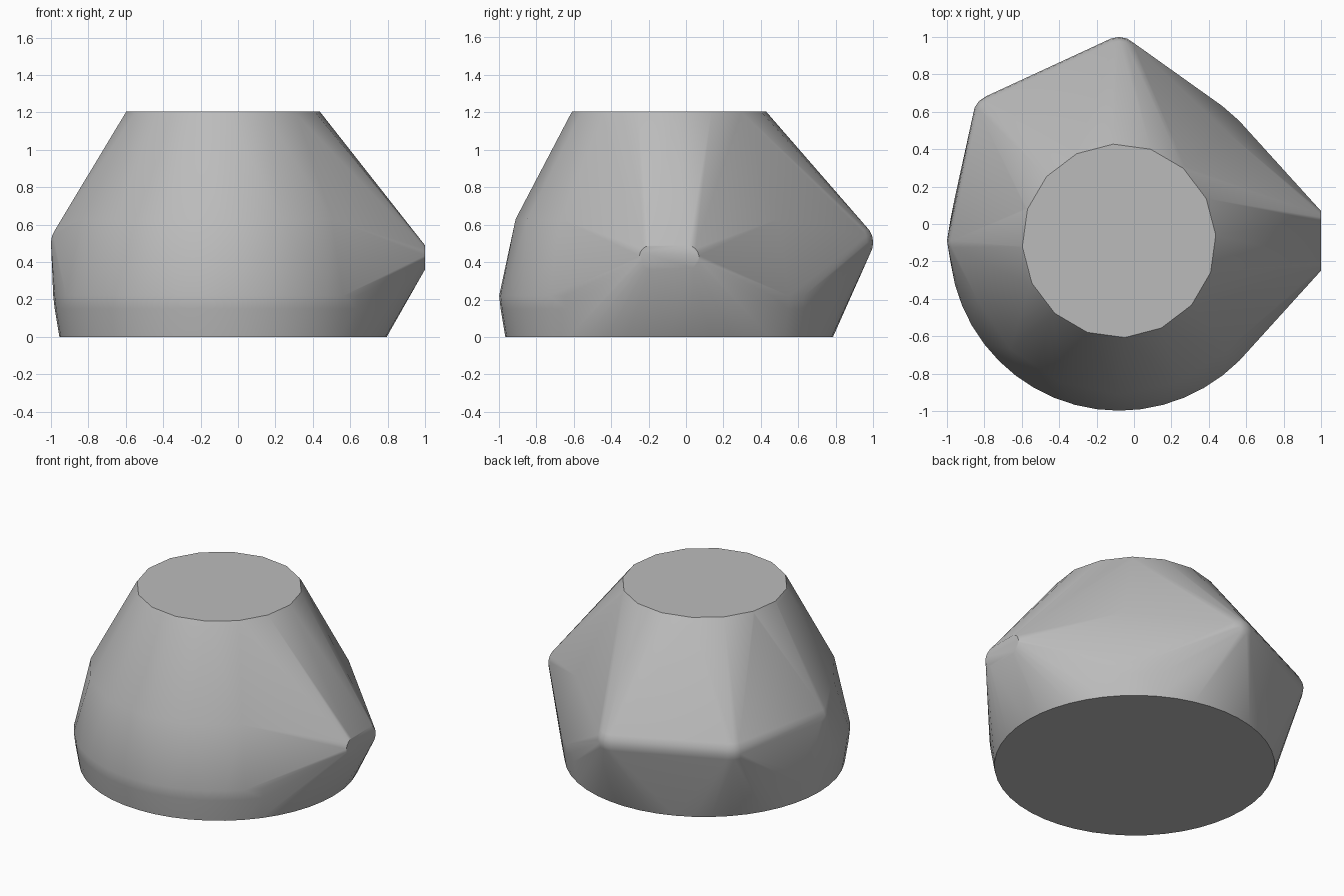
import bpy, bmesh, math
from mathutils import Vector

cube = bpy.data.objects.get("Cube")
if cube:
    bpy.data.objects.remove(cube, do_unlink=True)

# Single matte grey
grey = bpy.data.materials.new("matte_grey")
grey.use_nodes = True
colour = (0.5, 0.5, 0.5, 1)
grey.diffuse_color = colour
grey.node_tree.nodes["Principled BSDF"].inputs["Base Color"].default_value = colour

AXIS = Vector((-0.08, -0.09, 0))
bm = bmesh.new()


def ring(radius, z, sides, turn=0.0):
    for i in range(sides):
        a = turn + math.tau * i / sides
        bm.verts.new(AXIS + Vector((radius * math.cos(a), radius * math.sin(a), z)))


def knob(angle, distance, radius, z):
    a = math.radians(angle)
    centre = AXIS + Vector((distance * math.cos(a), distance * math.sin(a), z))
    ball = bmesh.ops.create_uvsphere(bm, u_segments=16, v_segments=10, radius=radius)
    bmesh.ops.translate(bm, verts=ball["verts"], vec=centre)


# Round body: base, lower band, shoulder and top
ring(0.875, 0, 48)
ring(0.9, 0.15, 48)
ring(0.908, 0.22, 48)
ring(0.82, 0.63, 16)
ring(0.53, 1.185, 16, 0.06)
ring(0.518, 1.205, 16, 0.06)

# Rounded corners at the back and one side
knob(90, 0.977, 0.113, 0.505)
knob(135, 0.945, 0.113, 0.505)
knob(180, 0.807, 0.113, 0.505)

# Flat spout end with round corners
for i in range(20):
    a = math.tau * (i + 0.5) / 20
    side = math.copysign(0.095, math.cos(a))
    bm.verts.new((1, -0.09 + side + 0.065 * math.cos(a), 0.425 + 0.065 * math.sin(a)))

# Wrap one skin around everything
hull = bmesh.ops.convex_hull(bm, input=bm.verts[:])
spare = {v for v in hull["geom_interior"] + hull["geom_unused"]
         if isinstance(v, bmesh.types.BMVert)}
bmesh.ops.delete(bm, geom=list(spare), context='VERTS')
bmesh.ops.dissolve_limit(bm, angle_limit=math.radians(0.5),
                         verts=bm.verts[:], edges=bm.edges[:])
bmesh.ops.recalc_face_normals(bm, faces=bm.faces[:])

mesh = bpy.data.meshes.new("wrapped_body")
bm.to_mesh(mesh)
bm.free()
mesh.materials.append(grey)
body = bpy.data.objects.new("wrapped_body", mesh)
bpy.context.collection.objects.link(body)
bpy.context.view_layer.objects.active = body
body.select_set(True)
bpy.ops.object.shade_smooth_by_angle(angle=math.radians(40))
